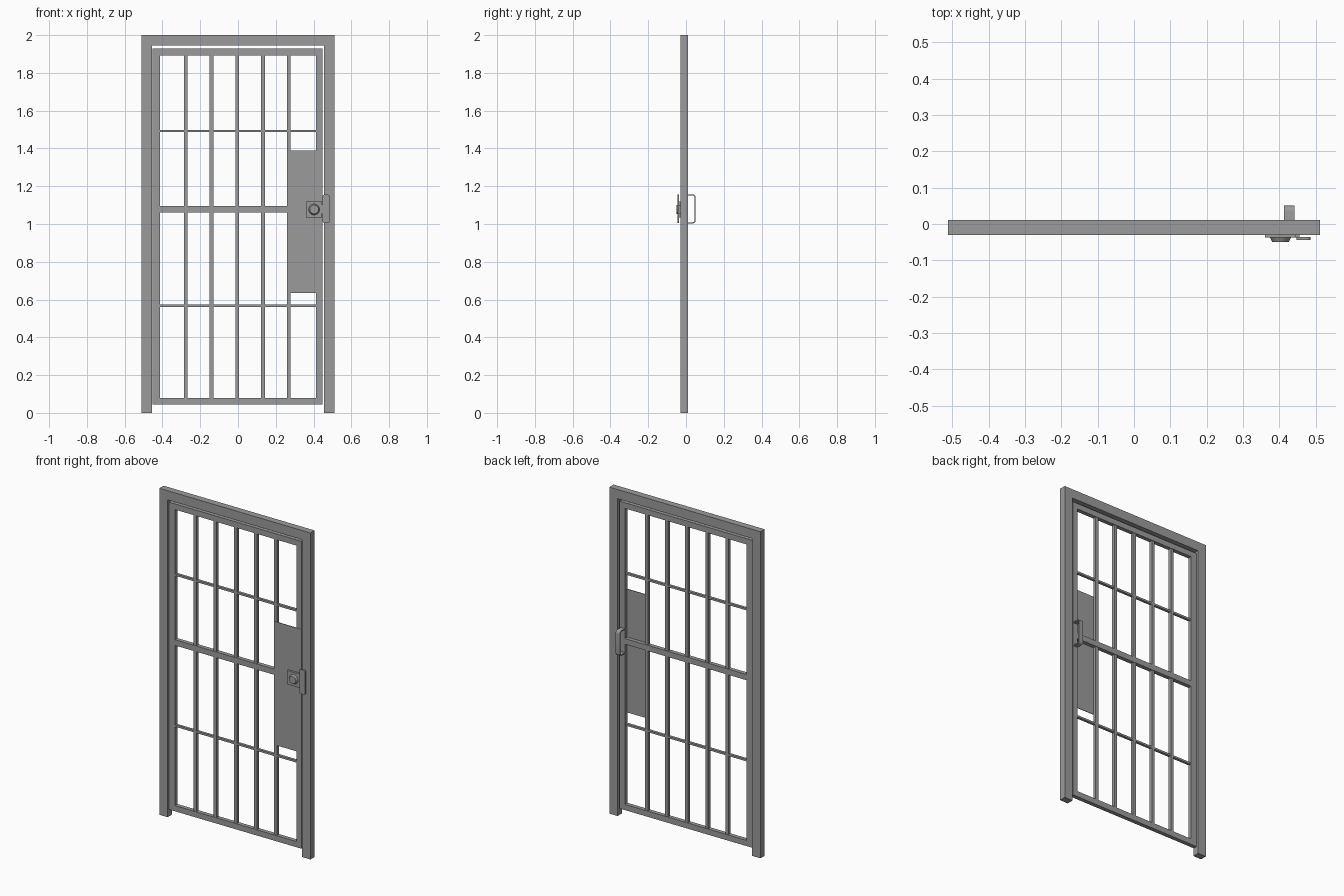
import bpy, bmesh, math
from mathutils import Vector

if "Cube" in bpy.data.objects:
    bpy.data.objects.remove(bpy.data.objects["Cube"])

steel = bpy.data.materials.new("grey steel")
steel.diffuse_color = (0.33, 0.33, 0.33, 1)
steel.use_nodes = True
steel.node_tree.nodes["Principled BSDF"].inputs["Base Color"].default_value = steel.diffuse_color


def finish(name, bm):
    bmesh.ops.recalc_face_normals(bm, faces=bm.faces)
    me = bpy.data.meshes.new(name)
    bm.to_mesh(me)
    bm.free()
    me.materials.append(steel)
    ob = bpy.data.objects.new(name, me)
    bpy.context.collection.objects.link(ob)
    return ob


def box(name, x0, x1, y0, y1, z0, z1):
    bm = bmesh.new()
    bmesh.ops.create_cube(bm, size=1)
    for v in bm.verts:
        v.co = ((x0 + x1) / 2 + v.co.x * (x1 - x0),
                (y0 + y1) / 2 + v.co.y * (y1 - y0),
                (z0 + z1) / 2 + v.co.z * (z1 - z0))
    return finish(name, bm)


def prism(name, pts, offset):
    """Extrude a closed outline along an offset vector."""
    bm = bmesh.new()
    face = bm.faces.new([bm.verts.new(p) for p in pts])
    res = bmesh.ops.extrude_face_region(bm, geom=[face], use_keep_orig=True)
    moved = [g for g in res["geom"] if isinstance(g, bmesh.types.BMVert)]
    bmesh.ops.translate(bm, verts=moved, vec=Vector(offset))
    return finish(name, bm)


def arc(cx, cy, r, a0, a1, n=5):
    return [(cx + r * math.cos(math.radians(a0 + (a1 - a0) * i / n)),
             cy + r * math.sin(math.radians(a0 + (a1 - a0) * i / n))) for i in range(n + 1)]


# Outer frame: one upside-down U
W, IN, TOP = 0.512, 0.456, 1.944
outline = [(-W, 0), (-W, 2), (W, 2), (W, 0), (IN, 0), (IN, TOP), (-IN, TOP), (-IN, 0)]
prism("outer_frame", [(x, -0.030, z) for x, z in outline], (0, 0.041, 0))

# Door leaf frame
F, B = -0.022, 0.003
L0, L1, R1, R0 = -0.453, -0.413, 0.413, 0.447
box("hinge_stile", L0, L1, F, B, 0.045, 1.928)
box("lock_stile", R1, R0, F, B, 0.045, 1.928)
box("bottom_rail", L1, R1, F, B, 0.045, 0.08)
box("top_rail", L1, R1, F, B, 1.893, 1.928)
box("middle_rail", L1, R1, F, B, 1.061, 1.096)

# Vertical bars and thin cross bars
for i in range(5):
    x = -0.277 + i * 0.1363
    box(f"vertical_bar_{i + 1}", x - 0.01, x + 0.01, -0.020, 0.0, 0.08, 1.893)
for i, z in enumerate((0.567, 1.492)):
    box(f"cross_bar_{i + 1}", L1, R1, -0.018, -0.002, z - 0.006, z + 0.006)

# Lock: cover sheet, square plate, tapered knob
box("lock_sheet", 0.26, R0, -0.0245, -0.0205, 0.634, 1.39)
box("lock_plate", 0.36, 0.446, -0.037, -0.024, 1.035, 1.12)
bm = bmesh.new()
bmesh.ops.create_cone(bm, cap_ends=True, segments=24, radius1=0.029, radius2=0.023, depth=0.012)
for v in bm.verts:
    v.co = (0.403 + v.co.x, -0.043 - v.co.z, 1.077 + v.co.y)
knob = finish("lock_knob", bm)

# Front latch pull with rounded corners, joined to the lock plate by a short tongue
r, x0, x1, z0, z1 = 0.010, 0.447, 0.486, 1.005, 1.155
shape = (arc(x1 - r, z1 - r, r, 0, 90) + arc(x0 + r, z1 - r, r, 90, 180)
         + arc(x0 + r, z0 + r, r, 180, 270) + arc(x1 - r, z0 + r, r, 270, 360))
prism("latch_pull", [(x, -0.044, z) for x, z in shape], (0, 0.008, 0))
box("latch_tongue", 0.44, 0.455, -0.0365, -0.030, 1.055, 1.10)

# Back handle: bent flat strap
t, r, y0, y1, z0, z1 = 0.006, 0.016, 0.002, 0.051, 1.003, 1.157
outer = [(y0, z0)] + arc(y1 - r, z0 + r, r, -90, 0) + arc(y1 - r, z1 - r, r, 0, 90) + [(y0, z1)]
inner = ([(y0, z0 + t)] + arc(y1 - r, z0 + r, r - t, -90, 0)
         + arc(y1 - r, z1 - r, r - t, 0, 90) + [(y0, z1 - t)])
handle = prism("back_handle", [(0.412, y, z) for y, z in outer + inner[::-1]], (0.029, 0, 0))

# Smooth the round parts only
for ob in (knob, handle):
    bpy.ops.object.select_all(action='DESELECT')
    ob.select_set(True)
    bpy.context.view_layer.objects.active = ob
    bpy.ops.object.shade_smooth_by_angle(angle=math.radians(30))
